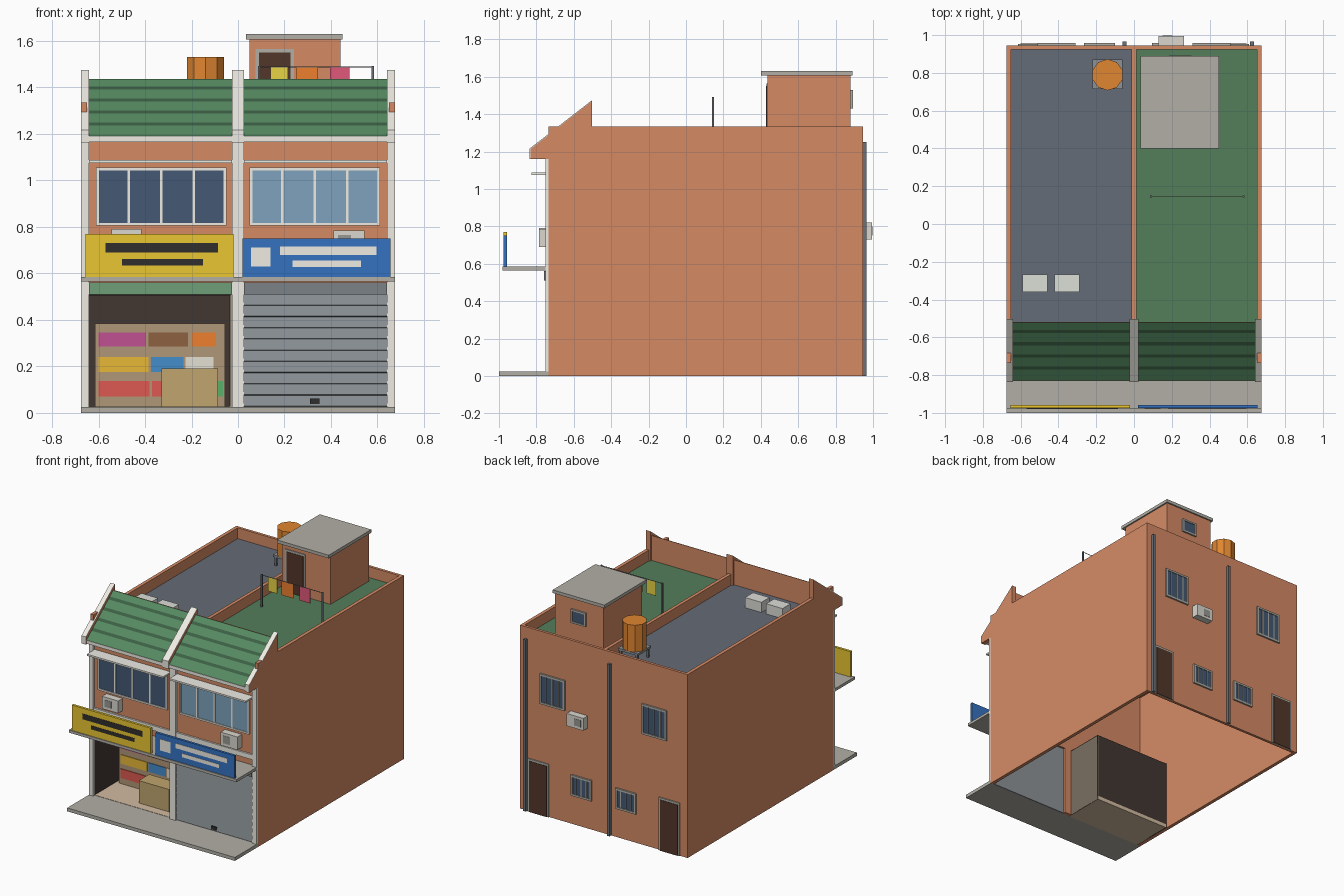
import bpy, bmesh, math

if "Cube" in bpy.data.objects:
    bpy.data.objects.remove(bpy.data.objects["Cube"])

MATS = {}
def mat(hexcol):
    if hexcol not in MATS:
        c = [min(1, int(hexcol[i:i + 2], 16) / 255 * 1.1) for i in (0, 2, 4)]
        m = bpy.data.materials.new("paint_" + hexcol)
        m.diffuse_color = [v / 12.92 if v < .04 else ((v + .055) / 1.055) ** 2.4 for v in c] + [1]
        m.use_nodes = True
        m.node_tree.nodes["Principled BSDF"].inputs["Base Color"].default_value = m.diffuse_color
        MATS[hexcol] = m
    return MATS[hexcol]

def finish(name, bm, color):
    bmesh.ops.recalc_face_normals(bm, faces=bm.faces[:])
    me = bpy.data.meshes.new(name)
    bm.to_mesh(me)
    bm.free()
    me.materials.append(mat(color))
    ob = bpy.data.objects.new(name, me)
    bpy.context.collection.objects.link(ob)
    return ob

def box(name, x0, x1, y0, y1, z0, z1, color):
    bm = bmesh.new()
    bmesh.ops.create_cube(bm, size=1)
    for v in bm.verts:
        v.co = (x1 if v.co.x > 0 else x0, y1 if v.co.y > 0 else y0, z1 if v.co.z > 0 else z0)
    return finish(name, bm, color)

def prism(name, x0, x1, yz, color):
    """Profile in the y-z plane, extruded along x."""
    bm = bmesh.new()
    f = bm.faces.new([bm.verts.new((x0, y, z)) for y, z in yz])
    r = bmesh.ops.extrude_face_region(bm, geom=[f])
    bm.faces.new([v for v in f.verts]) if not f.is_valid else None
    for v in r["geom"]:
        if isinstance(v, bmesh.types.BMVert):
            v.co.x = x1
    return finish(name, bm, color)

def cyl(name, x, y, z0, z1, r, n, color):
    bm = bmesh.new()
    bmesh.ops.create_cone(bm, cap_ends=True, segments=n, radius1=r, radius2=r, depth=z1 - z0)
    bmesh.ops.translate(bm, verts=bm.verts[:], vec=(x, y, (z0 + z1) / 2))
    return finish(name, bm, color)

BRICK, WHITE, GREY, DARK = "C27E5C", "D9D7CF", "A29F97", "3C322E"
NAVY, SKY, STEEL, WOOD = "3E5069", "7394AC", "62676C", "4B3226"
FRONT, BACK, DECK, TOP = -.735, .945, 1.25, 1.335

# Hollow shell, open below: side walls, rear wall, upper front wall
for x0, x1 in ((-.675, -.65), (.65, .675)):
    box("side_wall", x0, x1, FRONT, BACK, 0, TOP, BRICK)
box("rear_wall", -.65, .65, .925, BACK, 0, TOP, BRICK)
box("upper_front_wall", -.65, .65, FRONT, -.71, .51, DECK, BRICK)
box("shop_divider", -.03, .025, FRONT, -.71, 0, .51, BRICK)
box("pavement", -.675, .675, -1, FRONT, 0, .025, GREY)

# Open shop on the left
SB = -.425
box("shop_floor", -.645, -.03, FRONT, SB, 0, .027, "BFAA92")
box("shop_back", -.645, -.03, SB - .008, SB, .027, .51, DARK)
box("shop_ceiling", -.645, -.03, FRONT, SB, .504, .51, DARK)
box("shop_left_lining", -.65, -.64, FRONT, SB, 0, .51, DARK)
box("shop_right_lining", -.036, -.03, FRONT, SB, 0, .51, "6E6558")
box("shelf_panel", -.615, -.055, -.49, SB - .008, .027, .385, "A08A6C")
rows = [(.07, .137, [(-.6, -.38, "C8524A"), (-.37, -.2, "C8524A"), (-.19, -.065, "52A060")]),
        (.175, .24, [(-.6, -.385, "D2A832"), (-.375, -.235, "3E80BA"), (-.225, -.105, "CFCBC0")]),
        (.285, .345, [(-.6, -.395, "AE4A84"), (-.385, -.215, "80583C"), (-.2, -.095, "D8742A")])]
for z0, z1, goods in rows:
    for x0, x1, c in goods:
        box("shelf_goods", x0, x1, -.495, -.49, z0, z1, c)
box("shop_counter", -.33, -.085, -.67, -.55, .027, .19, "AF9664")
box("open_shutter_housing", -.64, -.025, -.76, FRONT, .51, .56, "64916E")

# Closed roller shutter with overlapping slats
box("shutter", .025, .65, -.738, -.725, 0, .51, "80868A")
for i in range(10):
    z = .027 + i * .0483
    prism("shutter_slat", .025, .64, [(-.738, z), (-.747, z + .003), (-.741, z + .0483),
                                      (-.738, z + .0483)], "80868A")
box("shutter_housing", .025, .64, -.76, FRONT, .51, .56, "70767A")
box("shutter_handle", .31, .35, -.752, -.742, .038, .062, "2A2A2A")

# Facade columns and canopy
for x0, x1 in ((-.675, -.64), (-.025, .025), (.64, .675)):
    box("facade_column", x0, x1, -.752, FRONT, .025, 1.16, WHITE)
box("canopy", -.675, .675, -.98, FRONT, .565, .585, GREY)

# Sign panels with plain bars
box("left_sign", -.655, -.02, -.975, -.957, .585, .77, "D4B42C")
box("right_sign", .02, .655, -.975, -.957, .585, .75, "3068B0")
for x0, x1, z0, z1, c in ((-.57, -.085, .69, .73, "2C2A28"), (-.5, -.15, .635, .662, "2C2A28"),
                          (.055, .14, .63, .712, WHITE), (.18, .595, .68, .715, WHITE),
                          (.235, .53, .628, .655, WHITE)):
    box("sign_bar", x0, x1, -.977, -.975, z0, z1, c)

def frame(name, x0, x1, z0, z1, y, s, panes, glass, color, t=.012, bar=.006):
    """Framed window on a wall at y, facing s (+1 back, -1 front)."""
    def part(n, a, b, c, d, depth, col):
        ys = sorted((y, y + s * depth))
        box(name + n, a, b, ys[0], ys[1], c, d, col)
    part("_glass", x0 + t, x1 - t, z0 + t, z1 - t, .006, glass)
    for a in (x0, x1 - t):
        part("_jamb", a, a + t, z0, z1, .012, color)
    for c in (z0, z1 - t):
        part("_rail", x0 + t, x1 - t, c, c + t, .012, color)
    for i in range(1, panes):
        m = x0 + (x1 - x0) * i / panes
        part("_mullion", m - bar, m + bar, z0 + t, z1 - t, .01, color)

def aircon(x0, x1, z0, z1, y, s):
    ys = sorted((y, y + s * .05))
    box("aircon_unit", x0, x1, ys[0], ys[1], z0, z1, "C6C4BC")
    ys = sorted((y + s * .05, y + s * .052))
    box("aircon_grille", x0 + .02, x0 + .075, ys[0], ys[1], z0 + .02, z1 - .02, "8A8A86")

# Upper storey, one set per unit
for x0, glass in ((-.61, NAVY), (.05, SKY)):
    frame("front_window", x0, x0 + .56, .805, 1.055, FRONT, -1, 4, glass, WHITE)
for x0, x1 in ((-.64, -.025), (.025, .64)):
    box("sun_shade", x0, x1, -.825, FRONT, 1.075, 1.087, WHITE)
    box("floor_band", x0, x1, -.748, FRONT, .63, .665, WHITE)
    box("eave_fascia", x0, x1, -.83, FRONT, 1.165, 1.19, WHITE)
    # Pitched front roof, dark stripes painted on strips of the slope
    levels = [1.19]
    for z in (1.243, 1.294, 1.346, 1.398):
        levels += [z - .007, z + .007]
    slope = [(-.828 + (z - 1.19) * 1.247, z) for z in levels + [1.437]]
    roof = prism("front_roof", x0, x1, slope + [(-.52, 1.19)], "4E7D58")
    roof.data.materials.append(mat("36573E"))
    for f in roof.data.polygons:
        if f.normal.z > .3 and any(abs(f.center.z - z) < .003 for z in (1.243, 1.294, 1.346, 1.398)):
            f.material_index = 1
    box("roof_back_wall", x0, x1, -.522, -.518, DECK, 1.437, BRICK)
aircon(-.545, -.415, .70, .79, FRONT, -1)
aircon(.41, .545, .69, .785, FRONT, -1)

# Gable walls with white sloping copings
for x0, x1 in ((-.675, -.64), (-.025, .025), (.64, .675)):
    prism("gable_wall", x0, x1, [(-.832, 1.16), (-.832, 1.213), (-.503, 1.47), (-.503, 1.16)], BRICK)
    prism("gable_coping", x0, x1, [(-.836, 1.16), (-.836, 1.216), (-.503, 1.474),
                                   (-.503, 1.47), (-.832, 1.213), (-.832, 1.16)], WHITE)

# Roof decks and party parapet
box("left_deck", -.65, 0, -.71, .925, DECK - .01, 1.256, "5C626C")
box("right_deck", 0, .65, -.71, .925, DECK - .01, 1.256, "4C7352")
box("party_parapet", -.012, .012, -.51, BACK, DECK, TOP, BRICK)

# Stair house
box("stair_house", .05, .44, .435, .88, DECK, 1.607, BRICK)
box("stair_house_roof", .035, .45, .40, .89, 1.607, 1.63, GREY)
box("stair_door_frame", .075, .24, .430, .435, 1.256, 1.565, GREY)
box("stair_door", .09, .225, .428, .430, 1.256, 1.55, WOOD)
frame("stair_window", .185, .305, 1.43, 1.53, .88, 1, 1, NAVY, GREY)

# Water tank on its stand
for x in (-.205, -.075):
    for y in (.73, .855):
        box("tank_leg", x - .008, x + .008, y - .008, y + .008, 1.256, 1.32, STEEL)
box("tank_platform", -.22, -.06, .715, .87, 1.32, 1.335, "80858A")
cyl("water_tank", -.14, .79, 1.335, 1.53, .083, 10, "CC7A2C")

# Clothes line and roof units
for x in (.09, .58):
    box("line_post", x - .005, x + .005, .14, .15, 1.256, 1.492, STEEL)
box("line_wire", .09, .58, .144, .146, 1.486, 1.49, STEEL)
for x0, x1, c in ((.14, .215, "D4C040"), (.25, .345, "D8742A"), (.395, .48, "CC5070")):
    box("laundry", x0, x1, .1435, .1465, 1.385, 1.486, c)
for x0 in (-.59, -.42):
    box("roof_unit", x0, x0 + .132, -.36, -.267, 1.256, 1.33, "C8CAC4")

# Rear wall: windows, doors, pipes, cooler
for x0, x1, z0, z1 in ((.31, .51, .81, 1.03), (-.51, -.31, .81, 1.03),
                       (.095, .26, .21, .36), (-.265, -.1, .21, .36)):
    frame("rear_window", x0, x1, z0, z1, BACK, 1, 4, NAVY, GREY, .014, .003)
for x0 in (.44, -.615):
    box("rear_door_frame", x0, x0 + .17, BACK, .953, 0, .385, GREY)
    box("rear_door", x0 + .014, x0 + .156, .953, .956, 0, .37, WOOD)
for x in (.625, -.05):
    box("drain_pipe", x - .01, x + .01, BACK, .965, 0, 1.25, STEEL)
aircon(.13, .265, .73, .82, BACK, 1)
